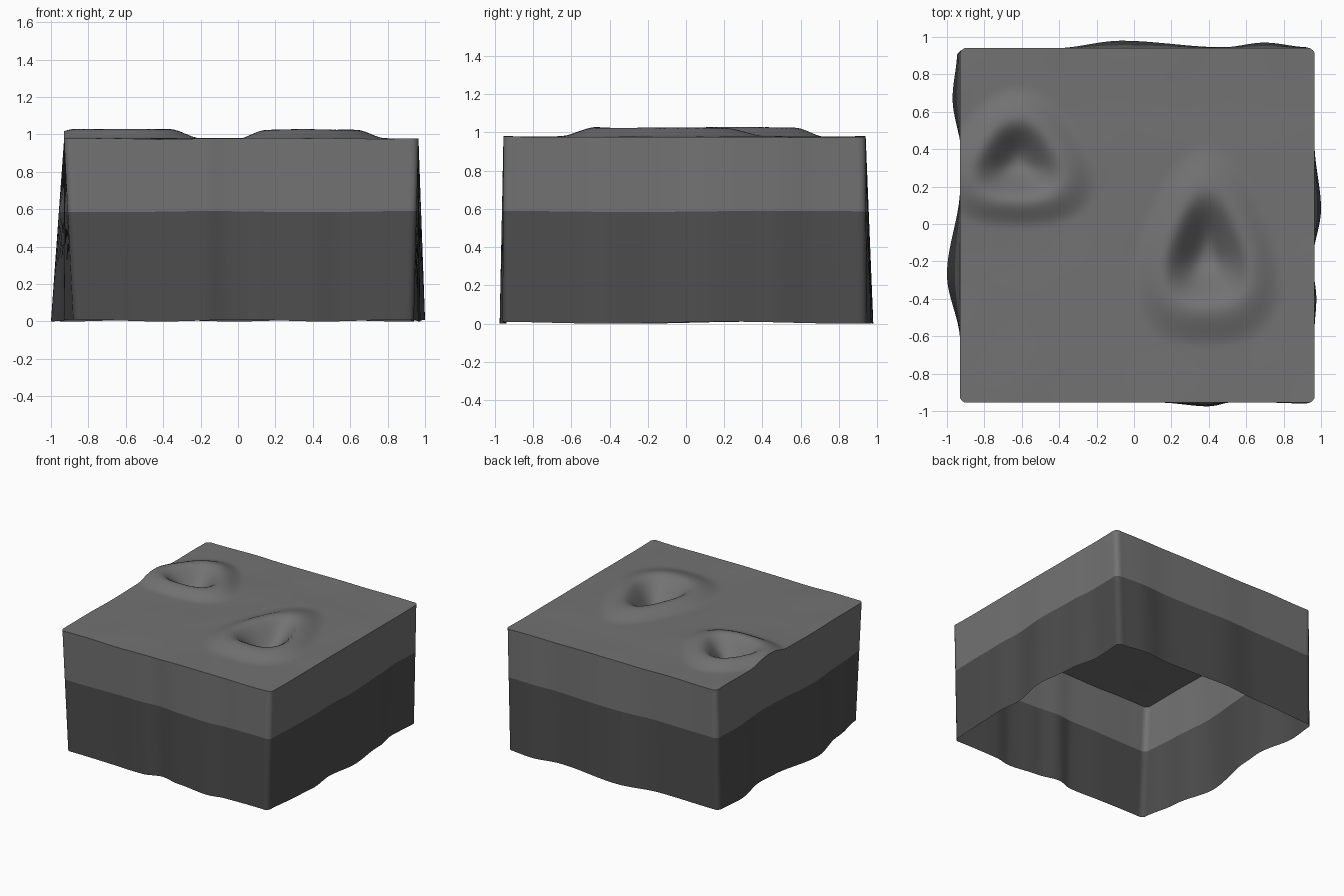
import bpy, bmesh, math
from mathutils import Vector, noise

if "Cube" in bpy.data.objects:
    bpy.data.objects.remove(bpy.data.objects["Cube"])

X0, X1, Y0, Y1 = -0.93, 0.965, -0.955, 0.94   # top rectangle
N = 80                                        # top grid resolution
BAND = 0.6                                    # wall split, as fraction of height

# Bottom rim profiles: (position along side, coordinate of the rim)
LEFT = [(-0.96, -0.88), (-0.63, -0.93), (-0.27, -1.0), (0.2, -0.93), (0.36, -0.92), (0.68, -0.97), (0.94, -0.945)]
RIGHT = [(-0.96, 0.94), (-0.57, 0.965), (-0.4, 0.975), (-0.2, 0.955), (0.08, 1.0), (0.43, 0.965), (0.66, 0.925), (0.94, 0.94)]
FRONT = [(-0.93, -0.95), (-0.5, -0.94), (-0.2, -0.955), (-0.06, -0.92), (0.13, -0.955), (0.4, -0.975), (0.55, -0.95), (0.97, -0.96)]
BACK = [(-0.93, 0.93), (-0.4, 0.94), (-0.05, 0.98), (0.5, 0.945), (0.72, 0.97), (0.96, 0.945)]

# Craters: centre x, y, rim radius x, y, rim height, floor depth
CRATERS = [(0.39, -0.17, 0.23, 0.32, 0.05, 0.13), (-0.62, 0.32, 0.24, 0.22, 0.05, 0.10)]


def ease(t):
    t = min(max(t, 0.0), 1.0)
    return t * t * (3 - 2 * t)


def sample(profile, t):
    for (a, u), (b, v) in zip(profile, profile[1:]):
        if t <= b:
            return u + (v - u) * ease((t - a) / (b - a))
    return profile[-1][1]


def height(x, y):
    z = 0.977 + 0.006 * noise.noise(Vector((x * 3, y * 3, 0.5)))
    for cx, cy, rx, ry, rim, depth in CRATERS:
        dx, dy = (x - cx) / rx, (y - cy) / ry
        r = math.hypot(dx, dy) * (1 + 0.1 * math.sin(3 * math.atan2(dy, dx)))
        if r < 1:
            z += rim - (rim + depth) * ease((1 - r) / 0.95)
        else:
            z += rim * (1 - ease((r - 1) / 0.7))
    return z


def top_point(i, j):
    u, v = i / N, j / N
    x, y = X0 + (X1 - X0) * u, Y0 + (Y1 - Y0) * v
    if i in (0, N) and j in (0, N):            # slightly blunted corners
        x -= math.copysign(0.01, x)
        y -= math.copysign(0.01, y)
    return Vector((x, y, height(x, y)))


def base_point(p):
    u, v = (p.x - X0) / (X1 - X0), (p.y - Y0) / (Y1 - Y0)
    l, r = sample(LEFT, p.y), sample(RIGHT, p.y)
    f, b = sample(FRONT, p.x), sample(BACK, p.x)
    z = 0.005 + 0.005 * math.sin(p.x * 7 + p.y * 5)
    return Vector((l + (r - l) * u, f + (b - f) * v, z))


def material(name, value):
    m = bpy.data.materials.new(name)
    m.diffuse_color = (value, value, value, 1)
    m.use_nodes = True
    m.node_tree.nodes["Principled BSDF"].inputs["Base Color"].default_value = m.diffuse_color
    return m


def build(name, rows, closed, mat):
    """Quad sheet from rows of points."""
    bm = bmesh.new()
    vs = [[bm.verts.new(p) for p in row] for row in rows]
    for a, b in zip(vs, vs[1:]):
        for k in range(len(a) if closed else len(a) - 1):
            n = (k + 1) % len(a)
            bm.faces.new((a[k], a[n], b[n], b[k]))
    me = bpy.data.meshes.new(name)
    bm.to_mesh(me)
    bm.free()
    me.materials.append(mat)
    ob = bpy.data.objects.new(name, me)
    bpy.context.collection.objects.link(ob)
    bpy.ops.object.select_all(action='DESELECT')
    ob.select_set(True)
    bpy.context.view_layer.objects.active = ob
    bpy.ops.object.shade_smooth_by_angle(angle=math.radians(40))


light = material("light_grey", 0.17)
dark = material("dark_grey", 0.075)

# Cratered top surface
build("ground_top", [[top_point(i, j) for i in range(N + 1)] for j in range(N + 1)], False, light)

# Open-bottomed walls in two bands, following the top's boundary
ring = ([(i, 0) for i in range(N)] + [(N, j) for j in range(N)]
        + [(N - i, N) for i in range(N)] + [(0, N - j) for j in range(N)])
top = [top_point(i, j) for i, j in ring]
base = [base_point(p) for p in top]
# The split stays level even where the top edge rises
mid = [b.lerp(t, BAND) for b, t in zip(base, top)]
for p in mid:
    p.z = 0.587 + 0.003 * math.sin(p.x * 6 + p.y * 4)
build("lower_wall", [base, mid], True, dark)
build("upper_wall", [mid, top], True, light)
